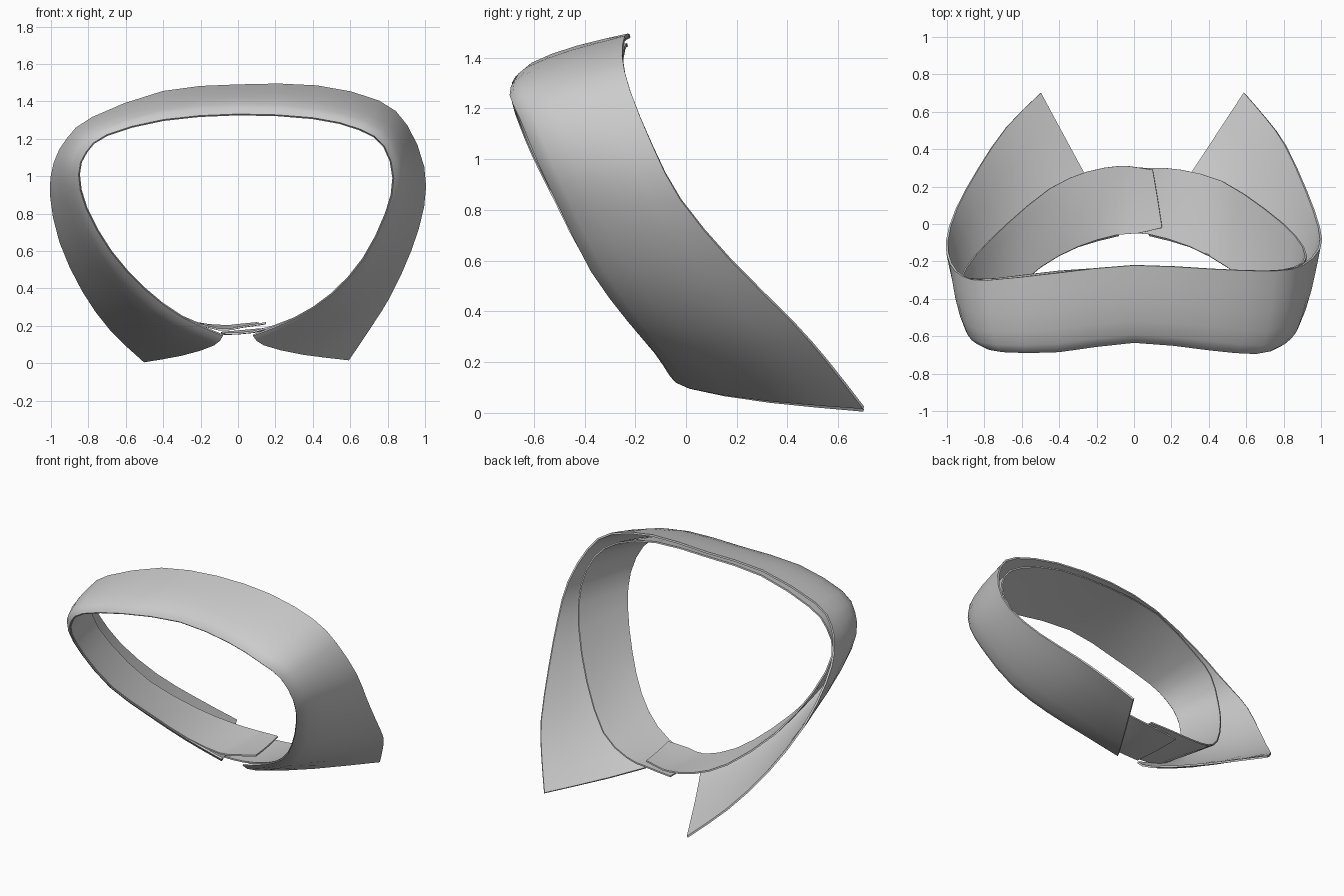
import bpy
import bmesh
from mathutils import Vector

cube = bpy.data.objects.get("Cube")
if cube:
    bpy.data.objects.remove(cube, do_unlink=True)

cloth = bpy.data.materials.new("grey_cloth")
cloth.use_nodes = True
grey = (0.6, 0.6, 0.6, 1)
cloth.diffuse_color = grey
cloth.node_tree.nodes["Principled BSDF"].inputs["Base Color"].default_value = grey

# Matching stations run from the right throat, round the nape, to the left throat
fold_line = [
    (-.08, -.06, .15), (-.3, -.12, .25), (-.5, -.23, .4), (-.68, -.39, .6),
    (-.81, -.51, .83), (-.85, -.6, 1.01), (-.81, -.65, 1.13), (-.7, -.68, 1.22),
    (-.4, -.68, 1.3), (0, -.63, 1.33), (.4, -.67, 1.31), (.65, -.69, 1.25),
    (.78, -.65, 1.16), (.83, -.58, .99), (.79, -.49, .8), (.67, -.37, .56),
    (.5, -.23, .37), (.3, -.12, .24), (.08, -.06, .15)]
flap_edge = [
    (-.5, .7, .01), (-.68, .52, .18), (-.83, .3, .39), (-.95, .08, .65),
    (-1, -.09, .9), (-.98, -.21, 1.07), (-.91, -.28, 1.2), (-.78, -.3, 1.31),
    (-.4, -.26, 1.45), (0, -.22, 1.485), (.42, -.24, 1.48), (.75, -.25, 1.4),
    (.9, -.22, 1.27), (.99, -.13, 1.05), (.99, -.02, .84), (.92, .18, .6),
    (.81, .42, .36), (.71, .56, .2), (.59, .7, .02)]
band_edge = [
    (-.08, .31, .2), (-.25, .28, .22), (-.45, .19, .3), (-.68, 0, .5),
    (-.85, -.17, .77), (-.92, -.28, 1), (-.87, -.29, 1.17), (-.74, -.29, 1.28),
    (-.4, -.25, 1.42), (0, -.23, 1.45), (.4, -.24, 1.44), (.7, -.25, 1.35),
    (.86, -.23, 1.22), (.92, -.17, 1.03), (.86, -.06, .8), (.7, .08, .52),
    (.47, .23, .29), (.25, .29, .2), (.1, .3, .18)]


def smooth_path(points, steps=2):
    """Catmull-Rom curve through the points."""
    pts = [Vector(p) for p in points]
    padded = [2 * pts[0] - pts[1]] + pts + [2 * pts[-1] - pts[-2]]
    path = []
    for a, b, c, d in zip(padded, padded[1:], padded[2:], padded[3:]):
        for i in range(steps):
            t = i / steps
            path.append(b + (c - a) * t / 2
                        + (a * 2 - b * 5 + c * 4 - d) * t * t / 2
                        + (b * 3 - a - c * 3 + d) * t ** 3 / 2)
    return path + [pts[-1]]


def cloth_strip(name, start, end, section, thickness):
    """Strip between two paths; section holds (fraction across, outward bulge)."""
    bm = bmesh.new()
    rows = []
    for a, b in zip(smooth_path(start), smooth_path(end)):
        outward = Vector((a.x, 0, a.z - .75)).normalized()
        rows.append([bm.verts.new(a.lerp(b, t) + outward * bulge)
                     for t, bulge in section])
    for r, s in zip(rows, rows[1:]):
        for j in range(len(section) - 1):
            bm.faces.new((r[j], s[j], s[j + 1], r[j + 1]))
    bmesh.ops.recalc_face_normals(bm, faces=bm.faces[:])
    mesh = bpy.data.meshes.new(name)
    bm.to_mesh(mesh)
    bm.free()
    mesh.materials.append(cloth)
    obj = bpy.data.objects.new(name, mesh)
    bpy.context.collection.objects.link(obj)
    solid = obj.modifiers.new("cloth_thickness", 'SOLIDIFY')
    solid.thickness = thickness
    solid.offset = 0
    bpy.ops.object.select_all(action='DESELECT')
    obj.select_set(True)
    bpy.context.view_layer.objects.active = obj
    bpy.ops.object.modifier_apply(modifier=solid.name)
    bpy.ops.object.shade_smooth_by_angle(angle=.7)
    return obj


# Turned-down flap with a rolled fold and two pointed tips
cloth_strip("collar_flap", fold_line, flap_edge,
            [(0, 0), (.03, .022), (.1, .036), (.28, .04), (.52, .033),
             (.77, .017), (1, 0)], .012)

# Inner stand band, its right end lapping over its left end at the throat
band_top = ([(.15, -.02, .215), (.02, -.05, .195), (-.1, -.06, .18)]
            + fold_line[1:-1] + [(.08, -.055, .168), (-.07, -.05, .16)])
band_bottom = ([(.1, .29, .215), (0, .305, .205)]
               + band_edge + [(-.09, .3, .163)])
cloth_strip("collar_band", band_top, band_bottom,
            [(0, 0), (.15, .003), (.5, .006), (.85, .003), (1, 0)], .01)
